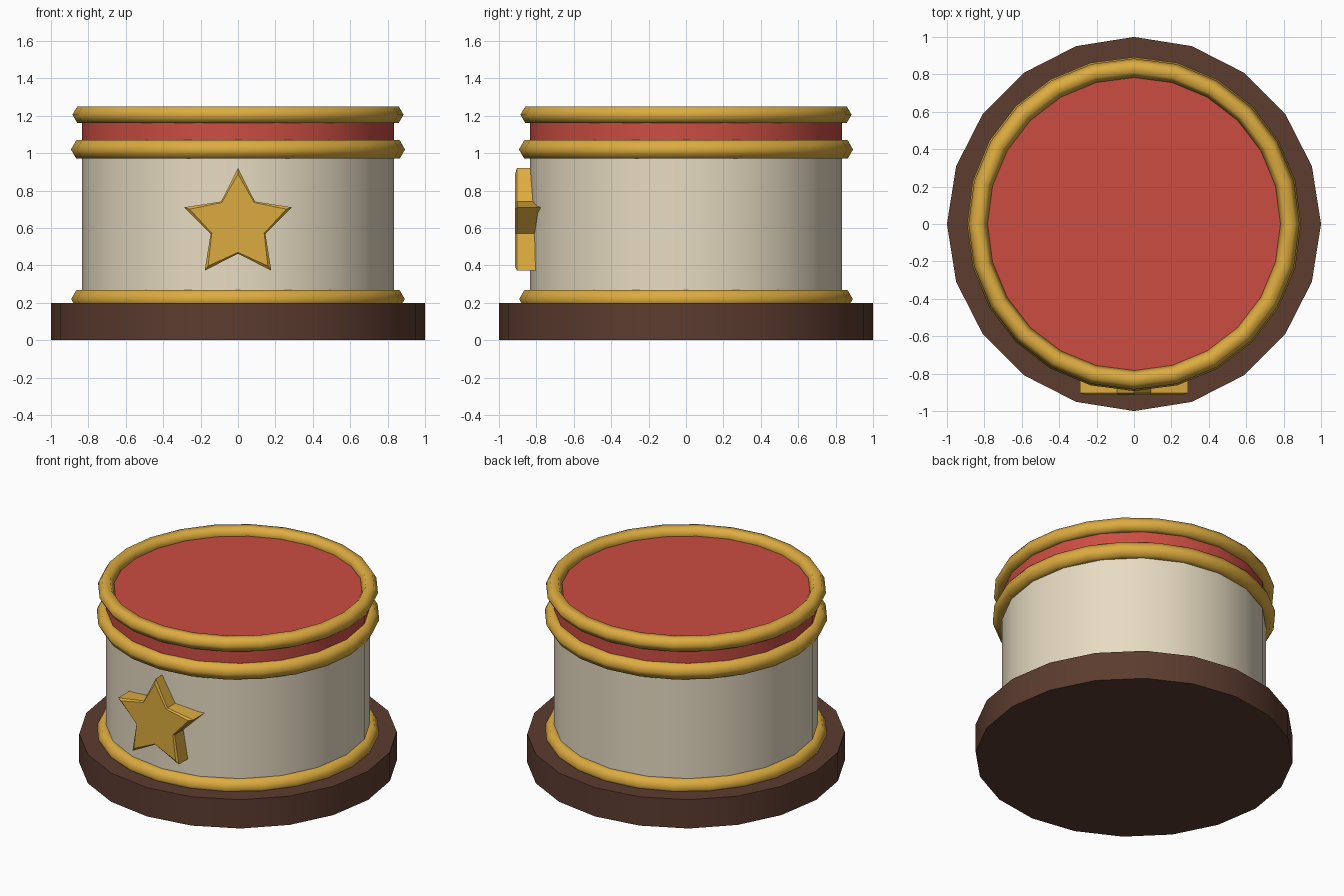
import bpy, bmesh
from math import sin, cos, pi

if "Cube" in bpy.data.objects:
    bpy.data.objects.remove(bpy.data.objects["Cube"])


def material(name, color):
    m = bpy.data.materials.new(name)
    m.diffuse_color = (*color, 1)
    m.use_nodes = True
    m.node_tree.nodes["Principled BSDF"].inputs["Base Color"].default_value = m.diffuse_color
    return m


BROWN = material("brown_wood", (0.107, 0.045, 0.028))
CREAM = material("cream", (0.80, 0.71, 0.54))
RED = material("red", (0.60, 0.075, 0.055))
GOLD = material("gold", (0.72, 0.41, 0.05))


def finish(name, mat, angle=None):
    ob = bpy.context.object
    ob.name = name
    ob.data.materials.append(mat)
    if angle:
        bpy.ops.object.shade_smooth_by_angle(angle=angle)


def drum(name, mat, radius, z0, z1):
    bpy.ops.mesh.primitive_cylinder_add(vertices=20, radius=radius, depth=z1 - z0,
                                        location=(0, 0, (z0 + z1) / 2))
    finish(name, mat, pi / 6)


def ring(name, z, major, minor):
    bpy.ops.mesh.primitive_torus_add(major_segments=24, minor_segments=6,
                                     major_radius=major, minor_radius=minor,
                                     location=(0, 0, z))
    finish(name, GOLD, pi / 2)


# Stacked drums
drum("base", BROWN, 1.0, 0, 0.2)
drum("body", CREAM, 0.833, 0.2, 1.02)
drum("top_cushion", RED, 0.833, 1.02, 1.2)

# Gold trim rings
ring("bottom_ring", 0.22, 0.836, 0.056)
ring("middle_ring", 1.02, 0.836, 0.057)
ring("top_ring", 1.206, 0.834, 0.051)


# Star badge with a small chamfer around its front face
def star_loop(bm, y, outer, inner):
    pts = []
    for i in range(10):
        r = inner if i % 2 else outer
        a = i * pi / 5
        pts.append(bm.verts.new((r * sin(a), y, 0.617 + r * cos(a))))
    return pts


bm = bmesh.new()
loops = [star_loop(bm, -0.75, 0.303, 0.154),
         star_loop(bm, -0.904, 0.303, 0.154),
         star_loop(bm, -0.914, 0.272, 0.147)]
for a, b in zip(loops, loops[1:]):
    for i in range(10):
        j = (i + 1) % 10
        bm.faces.new((a[i], a[j], b[j], b[i]))
bm.faces.new(loops[0])
bm.faces.new(loops[-1])
bmesh.ops.recalc_face_normals(bm, faces=bm.faces)
mesh = bpy.data.meshes.new("star_badge")
bm.to_mesh(mesh)
bm.free()
star = bpy.data.objects.new("star_badge", mesh)
mesh.materials.append(GOLD)
bpy.context.collection.objects.link(star)
